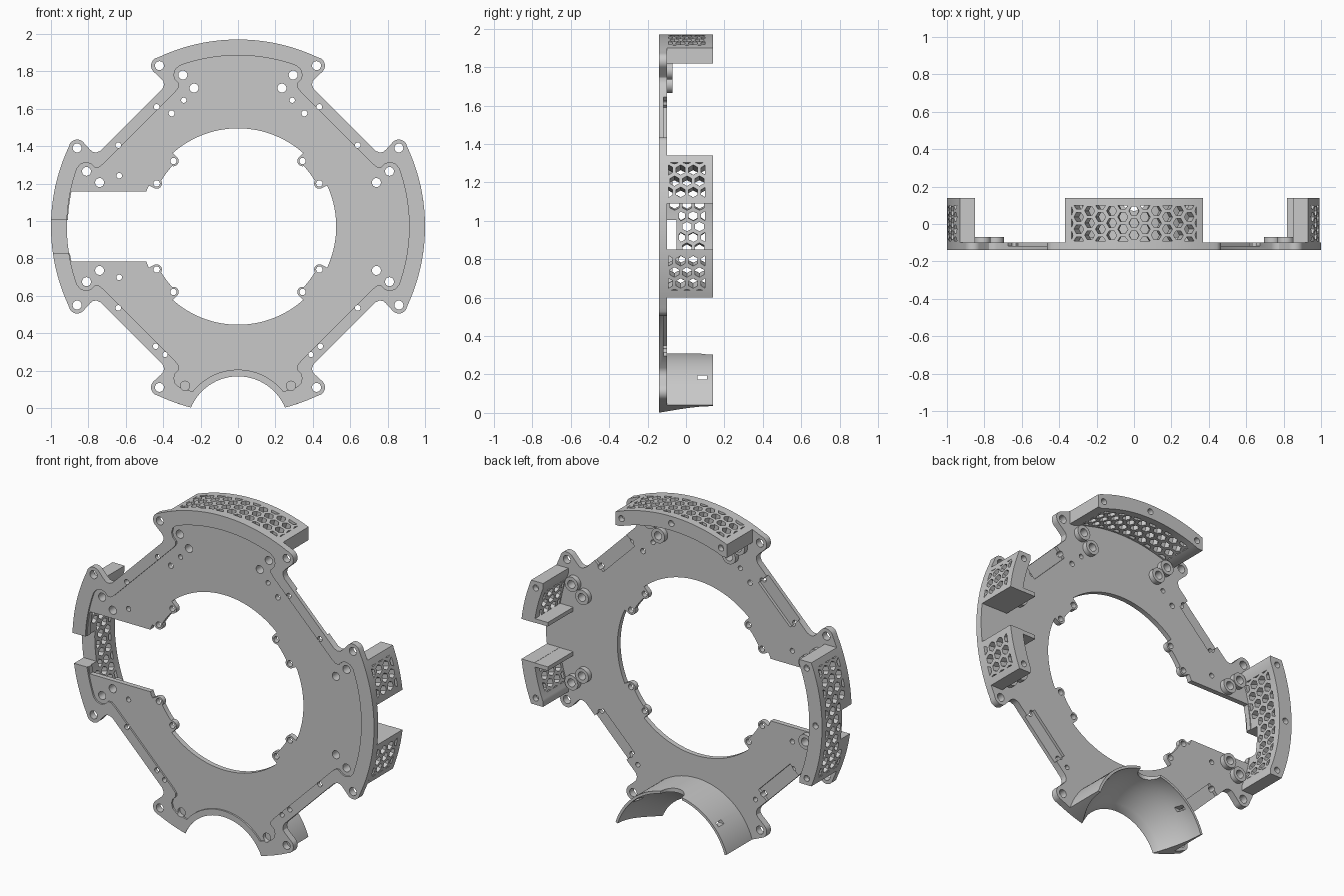
import bpy, bmesh
from math import sin, cos, pi, radians, degrees, sqrt, atan2

if "Cube" in bpy.data.objects:
    bpy.data.objects.remove(bpy.data.objects["Cube"])

CZ = 0.97                      # height of the ring centre
FRONT, BACK, REAR = -0.14, -0.10, 0.14
COLOUR = (0.58, 0.58, 0.58, 1)

grey = bpy.data.materials.new("light grey plastic")
grey.use_nodes = True
grey.diffuse_color = COLOUR
grey.node_tree.nodes["Principled BSDF"].inputs["Base Color"].default_value = COLOUR


def finish(bm, name):
    bmesh.ops.recalc_face_normals(bm, faces=bm.faces)
    mesh = bpy.data.meshes.new(name)
    bm.to_mesh(mesh)
    bm.free()
    obj = bpy.data.objects.new(name, mesh)
    mesh.materials.append(grey)
    bpy.context.collection.objects.link(obj)
    return obj


def loft(name, rings):
    """Closed solid through rings of equal length."""
    bm = bmesh.new()
    loops = [[bm.verts.new(p) for p in ring] for ring in rings]
    n = len(loops[0])
    for a, b in zip(loops, loops[1:]):
        for i in range(n):
            bm.faces.new((a[i], a[(i + 1) % n], b[(i + 1) % n], b[i]))
    bm.faces.new(loops[0])
    bm.faces.new(loops[-1])
    return finish(bm, name)


def prism(name, pts, y0, y1):
    return loft(name, [[(x, y, z + CZ) for x, z in pts] for y in (y0, y1)])


def circle(x, z, r, n=24):
    return [(x + r * cos(2 * pi * i / n), z + r * sin(2 * pi * i / n)) for i in range(n)]


def box(name, x0, x1, y0, y1, z0, z1):
    return prism(name, [(x0, z0), (x1, z0), (x1, z1), (x0, z1)], y0, y1)


def arc(cx, cz, r, a0, a1, n):
    return [(cx + r * cos(radians(a0 + (a1 - a0) * i / n)),
             cz + r * sin(radians(a0 + (a1 - a0) * i / n))) for i in range(n + 1)]


def turn(p, k):
    """Quarter turns: 0 top, 1 right, 2 bottom, 3 left."""
    for _ in range(k):
        p = (p[1], -p[0])
    return p


def whole(octant):
    """Mirror one eighth of an outline into the full outline."""
    quarter = octant + [(z, x) for x, z in reversed(octant)][:-1]
    return [turn(p, k) for k in range(4) for p in quarter]


def join(objs):
    with bpy.context.temp_override(active_object=objs[0], selected_editable_objects=objs, object=objs[0]):
        bpy.ops.object.join()
    return objs[0]


def combine(obj, tools, op="DIFFERENCE"):
    tools = tools if isinstance(tools, list) else [tools]
    tool = join(tools) if len(tools) > 1 else tools[0]
    tool.hide_render = True
    mod = obj.modifiers.new("boolean", "BOOLEAN")
    mod.object, mod.operation, mod.solver = tool, op, "EXACT"
    bpy.context.view_layer.objects.active = obj
    bpy.ops.object.modifier_apply(modifier=mod.name)
    bpy.data.objects.remove(tool)


def horn(y0, y1):
    """Flared bell that hollows the bottom duct."""
    rings = []
    for i in range(13):
        y = y0 + (y1 - y0) * i / 12
        t = sin(min(max((y - FRONT) / (REAR - FRONT), 0), 1) * pi / 2)
        rings.append([(x, y, z + CZ) for x, z in
                      circle(0, -0.105 + 0.028 * t - CZ, 0.27 + 0.102 * t, 96)])
    return loft("horn_cutter", rings)


# Front plate with eight ears
ear = (0.42, 0.86)
outline = whole(arc(0, 0, 1, 90, 65, 14) + arc(*ear, 0.045, 60, -45, 9)
                + [(0.41, 0.79), (0.398, 0.775), (0.396, 0.757), (0.405, 0.735)])
plate = prism("front_plate", outline, FRONT, BACK)
combine(plate, prism("bore", circle(0, 0, 0.525, 128), -0.3, 0.3))
combine(plate, prism("cable_slot", arc(0, 0, 0.91, 168.2, 191.8, 12) + [(-0.3, -0.186), (-0.3, 0.186)], -0.3, 0.3))


# Webs and screw tabs inside the bore
def tab_shape(x, z):
    a = degrees(atan2(z, x))
    root = [(0.54 * cos(radians(a)), 0.54 * sin(radians(a)))]
    sides = [arc(*root[0], 0.028, a + s, a + s, 1)[0] for s in (-90, 90)]
    return arc(x, z, 0.028, a + 90, a + 270, 12) + sides


combine(plate, [prism("web", arc(0, 0, 0.478, a, a + 15, 6) + arc(0, 0, 0.54, a + 15, a, 6), FRONT, BACK)
                for a in (29, 136, 209, 316)], "UNION")
tabs = [(sx * x, sz * z) for x, z in ((0.345, 0.35), (0.435, 0.23)) for sx in (1, -1) for sz in (1, -1)]
combine(plate, [prism("tab", tab_shape(*t), FRONT, BACK) for t in tabs], "UNION")

# Shallow recess on the front face
inset = prism("recess", whole(arc(0, 0, 0.915, 90, 70, 14) + [
    (0.335, 0.84), (0.343, 0.81), (0.335, 0.785), (0.315, 0.765), (0.315, 0.745), (0.335, 0.72)]),
    -0.2, FRONT + 0.01)
combine(inset, prism("duct_rim", circle(0, -0.105 - CZ, 0.31, 96), -0.3, 0))
combine(inset, box("foot_rim", -0.5, 0.5, -0.3, 0, -1.1, -0.9))
combine(plate, inset)

# Pockets along the diagonal edges at the back
pocket = [(0.41, 0.62), (0.62, 0.41), (0.72, 0.51), (0.51, 0.72)]
combine(plate, [prism("pocket", [turn(p, k) for p in pocket], BACK - 0.017, 0) for k in range(4)])

# Raised screw bosses on the back of the top and side arms
bosses = [turn((s * x, z), k) for k in (0, 1, 3) for s in (1, -1)
          for x, z in ((0.295, 0.81), (0.235, 0.74))]
combine(plate, [prism("boss", circle(x, z, 0.044), -0.115, -0.07) for x, z in bosses], "UNION")

# Screw holes
holes = [(x, z, 0.024) for x, z in bosses] + [(x, z, 0.017) for x, z in tabs]
holes += [turn((s * ear[0], ear[1]), k) + (0.024,) for k in range(4) for s in (1, -1)]
for s in (1, -1):
    holes += [(s * 0.29, 0.675, 0.014), (s * 0.355, 0.605, 0.016), (s * 0.435, 0.64, 0.015),
              (s * 0.64, 0.435, 0.015), (s * 0.64, -0.435, 0.015), (s * 0.44, -0.64, 0.015),
              (s * 0.39, -0.685, 0.014), (-0.635, s * 0.272, 0.015)]
combine(plate, [prism("hole", circle(*h), -0.3, 0) for h in holes])
combine(plate, [prism("blind_hole", circle(s * 0.283, -0.852, 0.025), -0.3, -0.11) for s in (1, -1)])
combine(plate, horn(-0.2, 0.2))


# Curved honeycomb guards
PITCH, CELL = 0.06, 0.027


def band(t0, t1):
    n = 24
    ts = [t0 + (t1 - t0) * i / n for i in range(n + 1)]
    return ([(t, sqrt(1 - t * t)) for t in ts]
            + [(t, max(sqrt(0.915 ** 2 - t * t), 0.85)) for t in reversed(ts)])


def hex_cutter(k, row, dy, lo, hi, front):
    rings = []
    for r in (0.83, 1.05):
        ring = []
        for i in range(6):
            t = min(max(row * PITCH + CELL * cos(i * pi / 3), lo), hi)
            y = min(max(dy + CELL * sin(i * pi / 3), front), 0.095)
            x, z = turn((r * sin(t), r * cos(t)), k)
            ring.append((x, y + 0.005, z + CZ))
        rings.append(ring)
    return loft("hex", rings)


def guard(name, k, t0, t1, screws, solid_rows=()):
    obj = prism(name, [turn(p, k) for p in band(t0, t1)], BACK - 0.002, REAR)
    lo, hi = t0 + 0.03, t1 - 0.03
    cells = []
    for row in range(-6, 7):
        if lo - 0.022 < row * PITCH < hi + 0.022:
            front = -0.042 if row in solid_rows else -0.095
            offsets = (-0.0975, -0.0325, 0.0325, 0.0975) if row % 2 else (-0.065, 0, 0.065)
            cells += [hex_cutter(k, row, dy, lo, hi, front) for dy in offsets if dy + 0.02 > front]
    combine(obj, cells)
    pins = [turn((t, sqrt(0.957 ** 2 - t * t)), k) for t in screws]
    combine(obj, [prism("pin", circle(x, z, 0.018), 0.108, 0.2) for x, z in pins])
    return obj


top_guard = guard("top_guard", 0, -0.37, 0.37, (-0.33, 0, 0.33))
slotted_guard = guard("slotted_side_guard", 3, -0.37, 0.37, (-0.33, 0, 0.33), range(-3, 2))
upper_guard = guard("upper_side_guard", 1, -0.37, -0.12, (-0.33,))
lower_guard = guard("lower_side_guard", 1, 0.12, 0.37, (0.33,))
lips = [box("guard_lip", 0.818, 0.94, BACK - 0.002, REAR, *sorted((s * 0.121, s * 0.145))) for s in (1, -1)]

# Cable notch in the slotted arm
for obj in (plate, slotted_guard):
    combine(obj, box("notch", -1.2, -0.8, -0.3, -0.05, -0.145, 0.035))

# Flared duct at the bottom
duct = prism("bottom_duct", circle(0, -0.077 - CZ, 0.387, 96), BACK - 0.002, REAR)
combine(duct, prism("rim_trim", circle(0, 0, 1, 256), -0.3, 0.3), "INTERSECT")
combine(duct, horn(-0.2, 0.2))
combine(duct, loft("duct_notch", [[(x, y + REAR, z) for x, y in circle(0, 0, 0.07, 32)] for z in (0.2, 0.5)]))
combine(duct, box("tie_slot", -0.6, 0.6, 0.06, 0.11, 0.175 - CZ, 0.195 - CZ))

# Smooth the curved walls, keep edges crisp
for obj in [plate, top_guard, slotted_guard, upper_guard, lower_guard, duct] + lips:
    bpy.ops.object.select_all(action="DESELECT")
    obj.select_set(True)
    bpy.context.view_layer.objects.active = obj
    bpy.ops.object.shade_smooth_by_angle(angle=radians(30))
